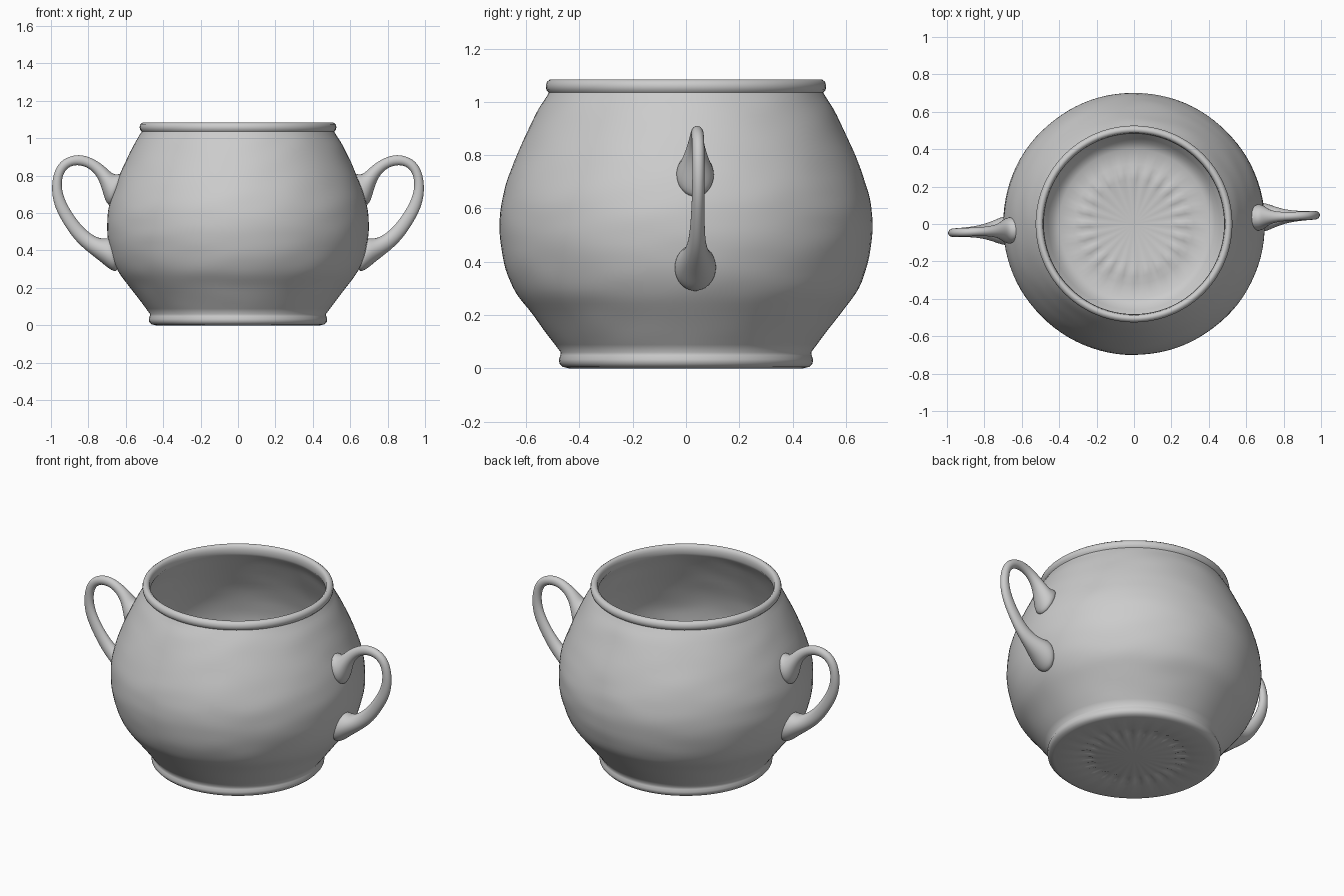
import bpy, bmesh, math
from mathutils import Vector, noise

default_cube = bpy.data.objects.get("Cube")
if default_cube:
    bpy.data.objects.remove(default_cube, do_unlink=True)

clay = bpy.data.materials.new("grey clay")
clay.use_nodes = True
clay.diffuse_color = (0.6, 0.6, 0.6, 1)
clay.node_tree.nodes["Principled BSDF"].inputs["Base Color"].default_value = (0.6, 0.6, 0.6, 1)


def loft(bm, rings):
    """Bridge successive closed rings of points with quads; return the vertex rings."""
    loops = [[bm.verts.new(point) for point in ring] for ring in rings]
    for lower, upper in zip(loops, loops[1:]):
        count = len(lower)
        for i in range(count):
            j = (i + 1) % count
            bm.faces.new((lower[i], lower[j], upper[j], upper[i]))
    return loops


def finish(bm, name, angle):
    """Turn the mesh into a smooth-shaded clay object."""
    bmesh.ops.recalc_face_normals(bm, faces=bm.faces[:])
    mesh = bpy.data.meshes.new(name)
    bm.to_mesh(mesh)
    bm.free()
    mesh.materials.append(clay)
    obj = bpy.data.objects.new(name, mesh)
    bpy.context.collection.objects.link(obj)
    bpy.ops.object.select_all(action="DESELECT")
    obj.select_set(True)
    bpy.context.view_layer.objects.active = obj
    bpy.ops.object.shade_smooth_by_angle(angle=math.radians(angle))
    return obj


def smooth_path(points, steps):
    """Catmull-Rom samples through a list of (radius, height) points."""
    pts = [Vector(p) for p in points]
    pts = [pts[0] * 2 - pts[1]] + pts + [pts[-1] * 2 - pts[-2]]
    samples = []
    for a, b, c, d in zip(pts, pts[1:], pts[2:], pts[3:]):
        for k in range(steps):
            t = k / steps
            samples.append(0.5 * (2 * b + (c - a) * t + (2 * a - 5 * b + 4 * c - d) * t**2
                                  + (3 * b - a - 3 * c + d) * t**3))
    return samples + [pts[-2]]


# Profile parts of the bowl, from the underside up, over the rim and back inside
SEGMENTS = 96
FLUTES = 24
belly = [(0.47, 0.06), (0.575, 0.2), (0.648, 0.3), (0.688, 0.42), (0.7, 0.54),
         (0.684, 0.66), (0.635, 0.8), (0.565, 0.95), (0.515, 1.035)]
floor = [(0.02, 0), (0.2, 0), (0.24, 0), (0.28, 0), (0.32, 0), (0.44, 0)]
foot = [(0.462, 0.005), (0.475, 0.018), (0.477, 0.034), (0.472, 0.048)]
rim = [(0.524, 1.045), (0.526, 1.06), (0.522, 1.075), (0.51, 1.084),
       (0.498, 1.084), (0.488, 1.075), (0.485, 1.06)]
outside = [tuple(p) for p in smooth_path(belly, 5)]
inside = [(r - 0.033, z) for r, z in reversed(outside)]
inside_floor = [(r, z + 0.035) for r, z in reversed(floor[:-1])]
profile = floor + foot + outside + rim + inside + [(0.4, 0.037)] + inside_floor


def lathe_ring(radius, height):
    ring = []
    for i in range(SEGMENTS):
        angle = math.tau * i / SEGMENTS
        # Gentle hand-worked unevenness on the walls, radial flutes in the floor
        wall = 0.06 < height < 1.03
        point = Vector((math.cos(angle) * 3, math.sin(angle) * 3, height * 12))
        r = radius + (0.003 * noise.noise(point) if wall else 0)
        fluted = height < 0.05 and 0.23 < radius < 0.3
        dent = 0.006 * (1 + math.cos(FLUTES * angle)) if fluted else 0
        ring.append((r * math.cos(angle), r * math.sin(angle), height + dent))
    return ring


bm = bmesh.new()
loops = loft(bm, [lathe_ring(r, z) for r, z in profile])
bm.faces.new(loops[0])
bm.faces.new(loops[-1])
finish(bm, "bowl", 50)

# Handle sections: outer edge x, z, inner edge x, z, half width
sections = [
    (.60, .83, .67, .63, .075), (.655, .8, .705, .64, .075), (.69, .83, .728, .73, .05),
    (.735, .87, .75, .79, .033), (.8, .905, .795, .843, .025), (.865, .916, .862, .86, .024),
    (.94, .89, .91, .845, .024), (.985, .83, .94, .8, .024), (1, .73, .943, .73, .024),
    (.985, .64, .925, .67, .024), (.945, .56, .89, .605, .026), (.88, .46, .835, .53, .03),
    (.81, .395, .775, .48, .042), (.73, .335, .73, .465, .068), (.675, .285, .71, .47, .082),
    (.63, .28, .665, .47, .082)]


def handle_ring(outer_x, outer_z, inner_x, inner_z, width, sides=12):
    ring = []
    for i in range(sides):
        angle = math.tau * i / sides
        t = (1 + math.cos(angle)) / 2
        x = inner_x + (outer_x - inner_x) * t
        z = inner_z + (outer_z - inner_z) * t
        # The handle leans slightly sideways towards its tip
        ring.append((x, 0.035 + 0.04 * (x - 0.68) + width * math.sin(angle), z))
    return ring


# Two matching handles, half a turn apart
for name, turn in (("left_handle", 0), ("right_handle", math.pi)):
    bm = bmesh.new()
    loops = loft(bm, [handle_ring(*section) for section in sections])
    bm.faces.new(loops[0])
    bm.faces.new(loops[-1])
    handle = finish(bm, name, 80)
    handle.rotation_euler.z = turn
    handle.modifiers.new("rounding", "SUBSURF").levels = 2
    handle.modifiers["rounding"].render_levels = 2
